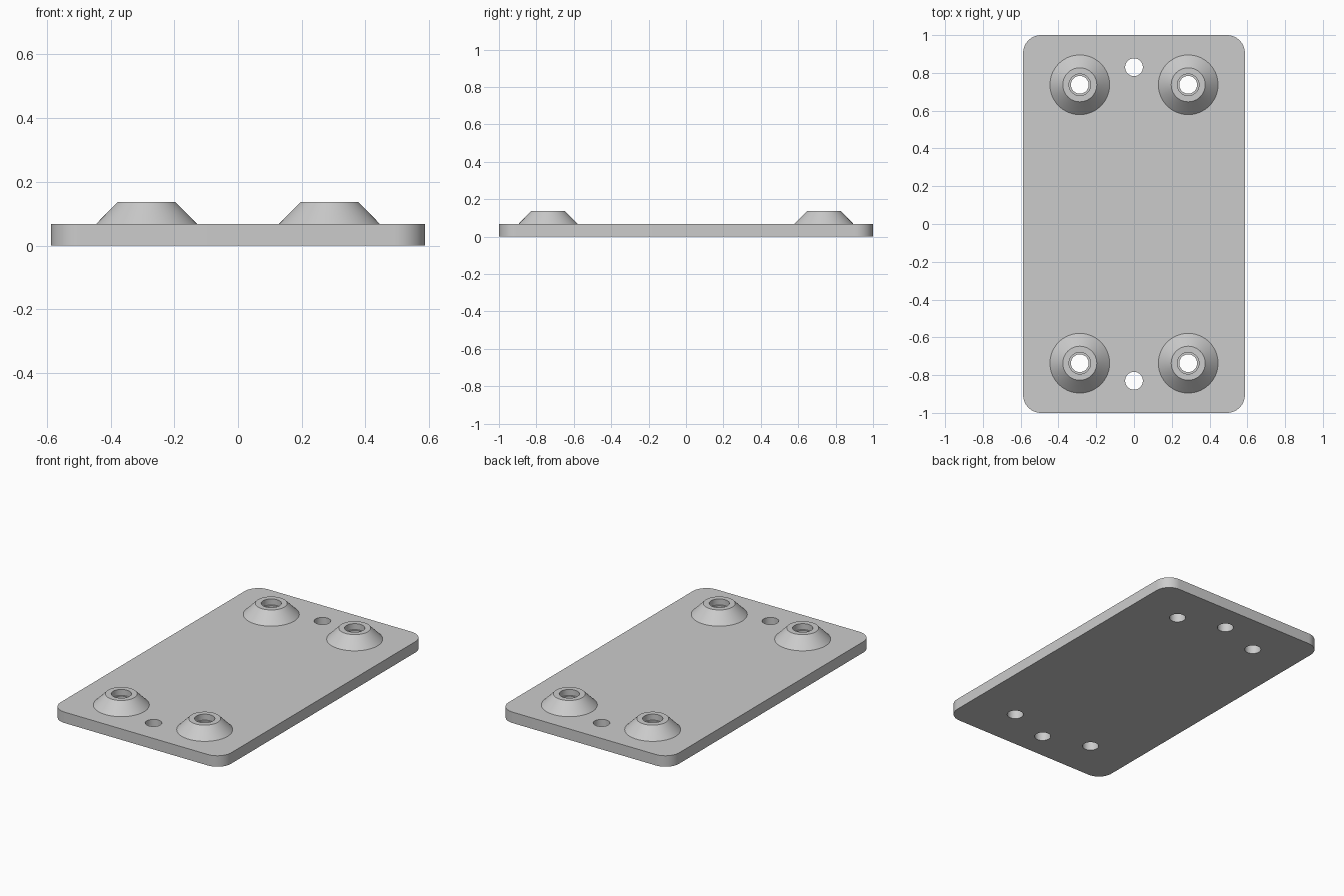
import bpy
import bmesh
from math import pi, radians
from mathutils import Matrix, Vector

cube = bpy.data.objects.get("Cube")
if cube:
    bpy.data.objects.remove(cube, do_unlink=True)

HALF_X, HALF_Y = 0.587, 1.0
PLATE_TOP, BOSS_TOP = 0.068, 0.137
CORNER = 0.095
HOLE, BORE, BORE_FLOOR = 0.047, 0.057, 0.1
BOSS_X, BOSS_Y, MOUNT_Y = 0.287, 0.737, 0.83
SEGMENTS = 64

grey = bpy.data.materials.new("plain grey")
grey.use_nodes = True
colour = (0.6, 0.6, 0.6, 1)
grey.diffuse_color = colour
grey.node_tree.nodes["Principled BSDF"].inputs["Base Color"].default_value = colour


def make_object(name, bm):
    bmesh.ops.recalc_face_normals(bm, faces=bm.faces)
    mesh = bpy.data.meshes.new(name)
    bm.to_mesh(mesh)
    bm.free()
    mesh.materials.append(grey)
    obj = bpy.data.objects.new(name, mesh)
    bpy.context.collection.objects.link(obj)
    return obj


def shade(obj):
    bpy.ops.object.select_all(action='DESELECT')
    obj.select_set(True)
    bpy.context.view_layer.objects.active = obj
    bpy.ops.object.shade_smooth_by_angle(angle=radians(30))


# Base plate with rounded upright corners
bm = bmesh.new()
bmesh.ops.create_cube(bm, size=1, matrix=Matrix.Translation((0, 0, PLATE_TOP / 2))
                      @ Matrix.Diagonal((2 * HALF_X, 2 * HALF_Y, PLATE_TOP, 1)))
uprights = [e for e in bm.edges
            if abs(e.verts[0].co.z - e.verts[1].co.z) > PLATE_TOP / 2]
bmesh.ops.bevel(bm, geom=uprights, offset=CORNER, segments=14,
                profile=0.5, affect='EDGES')
plate = make_object("base_plate", bm)

# Through holes: one under each boss and one mounting hole at each end
boss_spots = [(sx * BOSS_X, sy * BOSS_Y) for sx in (-1, 1) for sy in (-1, 1)]
mount_spots = [(0, -MOUNT_Y), (0, MOUNT_Y)]
bm = bmesh.new()
for x, y in boss_spots + mount_spots:
    bmesh.ops.create_cone(bm, cap_ends=True, segments=SEGMENTS, radius1=HOLE,
                          radius2=HOLE, depth=0.5, matrix=Matrix.Translation((x, y, 0)))
cutter = make_object("hole_cutter", bm)
cutter.hide_render = True

cut = plate.modifiers.new("holes", 'BOOLEAN')
cut.operation = 'DIFFERENCE'
cut.solver = 'EXACT'
cut.object = cutter
bpy.context.view_layer.objects.active = plate
bpy.ops.object.modifier_apply(modifier=cut.name)
bpy.data.objects.remove(cutter, do_unlink=True)
shade(plate)

# Conical bosses with a stepped bore, lathed from one profile
profile = [(0.158, PLATE_TOP), (0.09, BOSS_TOP), (BORE, BOSS_TOP),
           (BORE, BORE_FLOOR), (HOLE, BORE_FLOOR), (HOLE, PLATE_TOP)]
for x, y in boss_spots:
    bm = bmesh.new()
    verts = [bm.verts.new((r, 0, z)) for r, z in profile]
    edges = [bm.edges.new(pair) for pair in zip(verts, verts[1:] + verts[:1])]
    bmesh.ops.spin(bm, geom=verts + edges, cent=(0, 0, 0), axis=(0, 0, 1),
                   angle=2 * pi, steps=SEGMENTS, use_merge=True)
    bmesh.ops.remove_doubles(bm, verts=bm.verts, dist=0.0001)
    end = "front" if y < 0 else "back"
    side = "left" if x > 0 else "right"
    boss = make_object(f"boss_{end}_{side}", bm)
    boss.location = Vector((x, y, 0))
    shade(boss)
